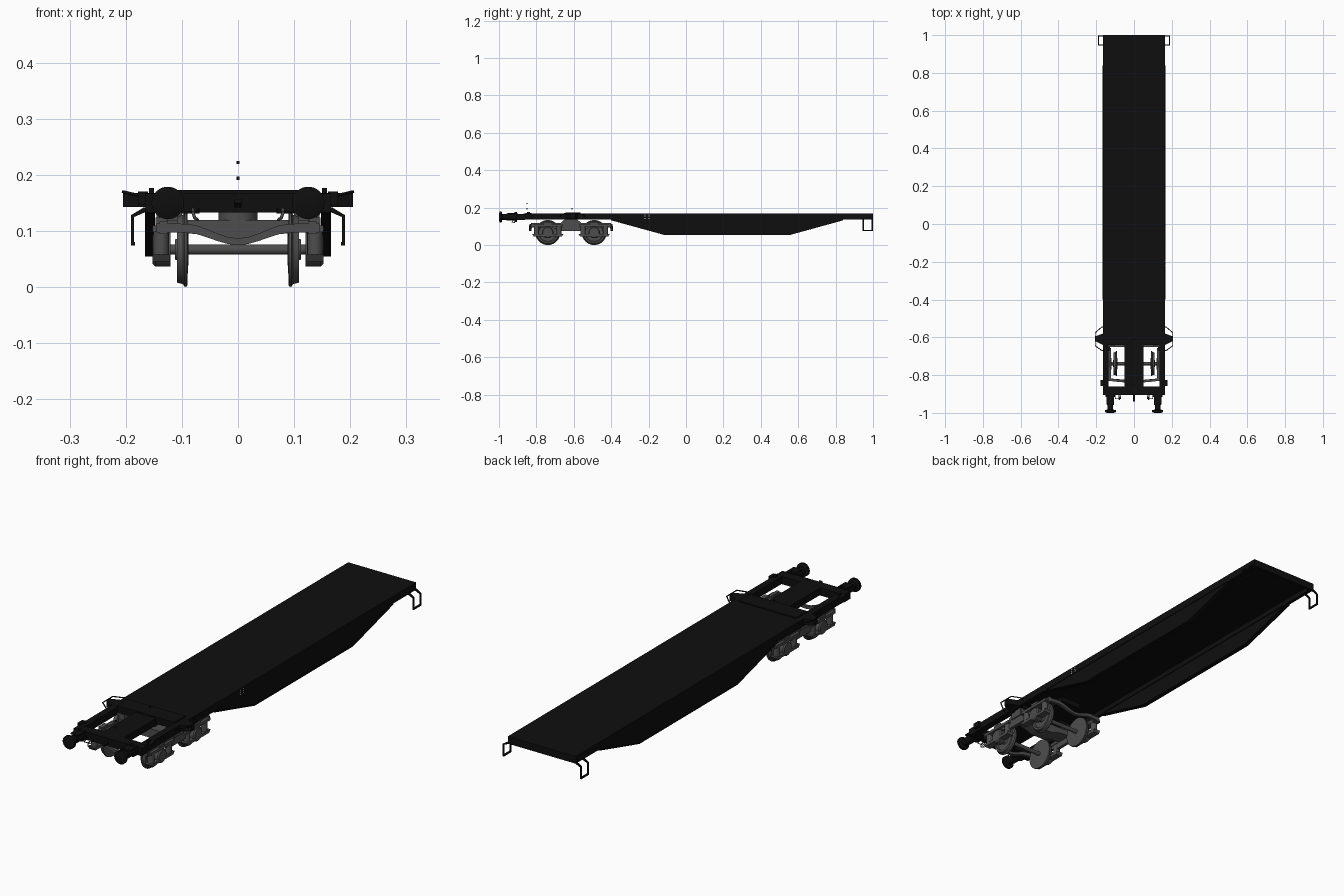
import bpy, bmesh, math
from mathutils import Vector

if "Cube" in bpy.data.objects:
    bpy.data.objects.remove(bpy.data.objects["Cube"])


def material(name, v):
    m = bpy.data.materials.new(name)
    m.diffuse_color = (v, v, v, 1)
    m.use_nodes = True
    m.node_tree.nodes["Principled BSDF"].inputs["Base Color"].default_value = m.diffuse_color
    return m


BLACK = material("frame_black", 0.0045)
GREY = material("bogie_grey", 0.075)
WHITE = material("label_white", 0.6)


def finish(name, bm, mat, smooth=False):
    bmesh.ops.recalc_face_normals(bm, faces=bm.faces)
    me = bpy.data.meshes.new(name)
    bm.to_mesh(me)
    bm.free()
    me.materials.append(mat)
    ob = bpy.data.objects.new(name, me)
    bpy.context.collection.objects.link(ob)
    if smooth:
        bpy.ops.object.select_all(action='DESELECT')
        bpy.context.view_layer.objects.active = ob
        ob.select_set(True)
        bpy.ops.object.shade_smooth_by_angle(angle=math.radians(35))
    return ob


def prism(name, pts, lo, hi, axis, mat):
    """Extrude a 2D outline along an axis ('x': (y,z), 'y': (x,z), 'z': (x,y))."""
    lo, hi = min(lo, hi), max(lo, hi)
    place = {'x': lambda p, t: (t, p[0], p[1]),
             'y': lambda p, t: (p[0], t, p[1]),
             'z': lambda p, t: (p[0], p[1], t)}[axis]
    bm = bmesh.new()
    a = [bm.verts.new(place(p, lo)) for p in pts]
    b = [bm.verts.new(place(p, hi)) for p in pts]
    n = len(pts)
    bm.faces.new(a)
    bm.faces.new(b[::-1])
    for i in range(n):
        bm.faces.new((a[i], a[(i + 1) % n], b[(i + 1) % n], b[i]))
    return finish(name, bm, mat)


def box(name, x, y, z, mat=BLACK):
    x = sorted(x)
    return prism(name, [(x[0], y[0]), (x[1], y[0]), (x[1], y[1]), (x[0], y[1])], z[0], z[1], 'z', mat)


def lathe(name, prof, origin, axis, mat, seg=28):
    """Spin a profile of (distance along axis, radius) about an axis."""
    bm = bmesh.new()
    d = Vector(axis).normalized()
    u = d.orthogonal().normalized()
    v = d.cross(u)
    rings = []
    for t, r in prof:
        rings.append([bm.verts.new(Vector(origin) + d * t + (u * math.cos(k * math.tau / seg)
                      + v * math.sin(k * math.tau / seg)) * r) for k in range(seg)])
    for p, q in zip(rings, rings[1:]):
        for k in range(seg):
            bm.faces.new((p[k], p[(k + 1) % seg], q[(k + 1) % seg], q[k]))
    bm.faces.new(rings[0])
    bm.faces.new(rings[-1][::-1])
    return finish(name, bm, mat, True)


def rod(name, pts, r, mat=BLACK):
    cu = bpy.data.curves.new(name, 'CURVE')
    cu.dimensions = '3D'
    cu.bevel_depth = r
    cu.bevel_resolution = 1
    cu.use_fill_caps = True
    sp = cu.splines.new('POLY')
    sp.points.add(len(pts) - 1)
    for p, c in zip(sp.points, pts):
        p.co = (*c, 1)
    cu.materials.append(mat)
    ob = bpy.data.objects.new(name, cu)
    bpy.context.collection.objects.link(ob)


# deck, end beam and cross bearers
box("deck_plate", (-.165, .165), (-.63, 1), (.158, .168))
box("rear_end_beam", (-.165, .165), (.985, 1), (.136, .168))
box("headstock", (-.165, .165), (-.905, -.86), (.133, .167))
box("centre_sill", (-.05, .05), (-.87, -.42), (.136, .167))
prism("bolster_beam", [(-.205, -.62), (-.165, -.64), (.165, -.64), (.205, -.62), (.205, -.595),
      (.165, -.58), (-.165, -.58), (-.205, -.595)], .143, .168, 'z', BLACK)
box("bolster_cap", (-.14, .14), (-.64, -.565), (.165, .173))
lathe("centre_pivot", [(0, .035), (.03, .035)], (0, -.615, .112), (0, 0, 1), GREY)

belly = [(-.40, .137), (-.12, .06), (.56, .06), (.84, .137)]
for s in (1, -1):
    # longitudinal side sills with deep belly web and bottom flange
    box("front_side_sill", (s * .135, s * .165), (-.87, -.62), (.136, .168))
    box("side_sill", (s * .15, s * .165), (-.63, 1), (.136, .168))
    prism("belly_web", belly, s * .154, s * .162, 'x', BLACK)
    prism("belly_flange", belly + [(y, z - .005) for y, z in reversed(belly)],
          s * .148, s * .166, 'x', BLACK)
    box("corner_pad", (s * .16, s * .178), (-.858, -.825), (.146, .17))
    box("container_spigot", (s * .15, s * .159), (-.85, -.835), (.165, .177))

    # buffers
    lathe("buffer", [(0, .026), (.012, .026), (.012, .019), (.055, .019), (.055, .015),
                     (.078, .015), (.082, .029), (.092, .029), (.096, .018)],
          (s * .125, -.904, .15), (0, -1, 0), BLACK)
    box("buffer_step", (s * .105, s * .145), (-.955, -.9), (.166, .171))

    # rear corner steps
    for y in (.948, .996):
        prism("step_hanger", [(s * .16, .142), (s * .168, .142), (s * .191, .128), (s * .191, .074),
              (s * .185, .074), (s * .185, .125), (s * .16, .136)], y - .003, y + .003, 'y', BLACK)
    box("step_tread", (s * .184, s * .191), (.946, .999), (.074, .08))

    # side grab rails beside the bolster
    rod("side_grab_rail", [(s * .162, -.545, .15), (s * .17, -.545, .162), (s * .205, -.575, .17),
        (s * .205, -.645, .17), (s * .17, -.67, .162), (s * .162, -.67, .15)], .0027)
    # front shunter handles and brake hoses
    rod("shunter_handle", [(s * .07, -.9, .14), (s * .07, -.925, .133), (s * .1, -.925, .133),
        (s * .1, -.9, .14)], .002)
    rod("brake_hose", [(s * .08, -.895, .142), (s * .08, -.925, .132), (s * .077, -.93, .123),
        (s * .072, -.915, .12)], .003, GREY)

# coupling hook and small markers over the frame
prism("coupling_hook", [(-.9, .145), (-.93, .142), (-.94, .15), (-.935, .157), (-.925, .15),
      (-.9, .155)], -.006, .006, 'x', BLACK)
for y, z in ((-.85, .222), (-.85, .194), (-.61, .194)):
    box("marker_block", (-.003, .003), (y - .003, y + .003), (z - .003, z + .003))

# bogie
CY, AX = -.615, .124
for s in (1, -1):
    half = [(.035, .136), (.055, .117), (.215, .117), (.215, .095), (.1, .092), (.055, .074)]
    prism("bogie_side_frame", [(CY + y, z) for y, z in half]
          + [(CY - y, z) for y, z in reversed(half)], s * .126, s * .14, 'x', GREY)
    box("side_bearer", (s * .1, s * .145), (CY - .03, CY + .03), (.108, .143), GREY)
    for e in (1, -1):
        y = CY + e * AX
        # wheels with inner flange and dished web
        lathe("wheel", [(.088, .018), (.09, .05), (.0905, .066), (.095, .067), (.098, .062),
                        (.109, .059), (.109, .05), (.102, .047), (.102, .022), (.112, .018)],
              (0, y, .067), (s, 0, 0), GREY, 36)
        # axle boxes and springs
        lathe("axle_box", [(.12, .031), (.147, .031), (.152, .026)], (0, y, .067), (s, 0, 0), GREY, 20)
        prism("axle_box_saddle", [(y - .083, .058), (y + .083, .058), (y + .075, .046),
              (y - .075, .046)], s * .122, s * .152, 'x', GREY)
        for k in (-1, 1):
            lathe("spring", [(0, .014), (.045, .014)], (s * .137, y + k * .06, .055), (0, 0, 1), GREY, 14)
        box("spring_cap", (s * .122, s * .152), (y - .082, y + .082), (.098, .11), GREY)
        box("box_stop", (s * .127, s * .147), (y - .02, y + .02), (.11, .124), GREY)

for e in (1, -1):
    lathe("axle", [(-.13, .009), (.13, .009)], (0, CY + e * AX, .067), (1, 0, 0), GREY, 18)
    # bogie end beam, dipping and bowed at the middle
    xs = [-.145 + .29 * i / 16 for i in range(17)]
    dip = lambda x: .026 * (.5 + .5 * math.cos(math.pi * min(1, abs(x) / .095)))
    beam = prism("bogie_end_beam", [(x, .113 - dip(x)) for x in xs]
                 + [(x, .097 - dip(x) * .85) for x in reversed(xs)],
                 CY + e * .2, CY + e * .213, 'y', GREY)
    for v in beam.data.vertices:
        v.co.y += e * .012 * (1 - (v.co.x / .145) ** 2)
prism("bogie_transom", [(-.13, .12), (.13, .12), (.13, .1), (.07, .094), (.03, .08), (-.03, .08),
      (-.07, .094), (-.13, .1)], CY - .035, CY + .035, 'y', GREY)

# small white inspection labels on the side sill
for i in range(2):
    for j in range(3):
        box("side_label", (.1645, .1658), (-.222 + i * .022, -.216 + i * .022),
            (.14 + j * .009, .144 + j * .009), WHITE)
